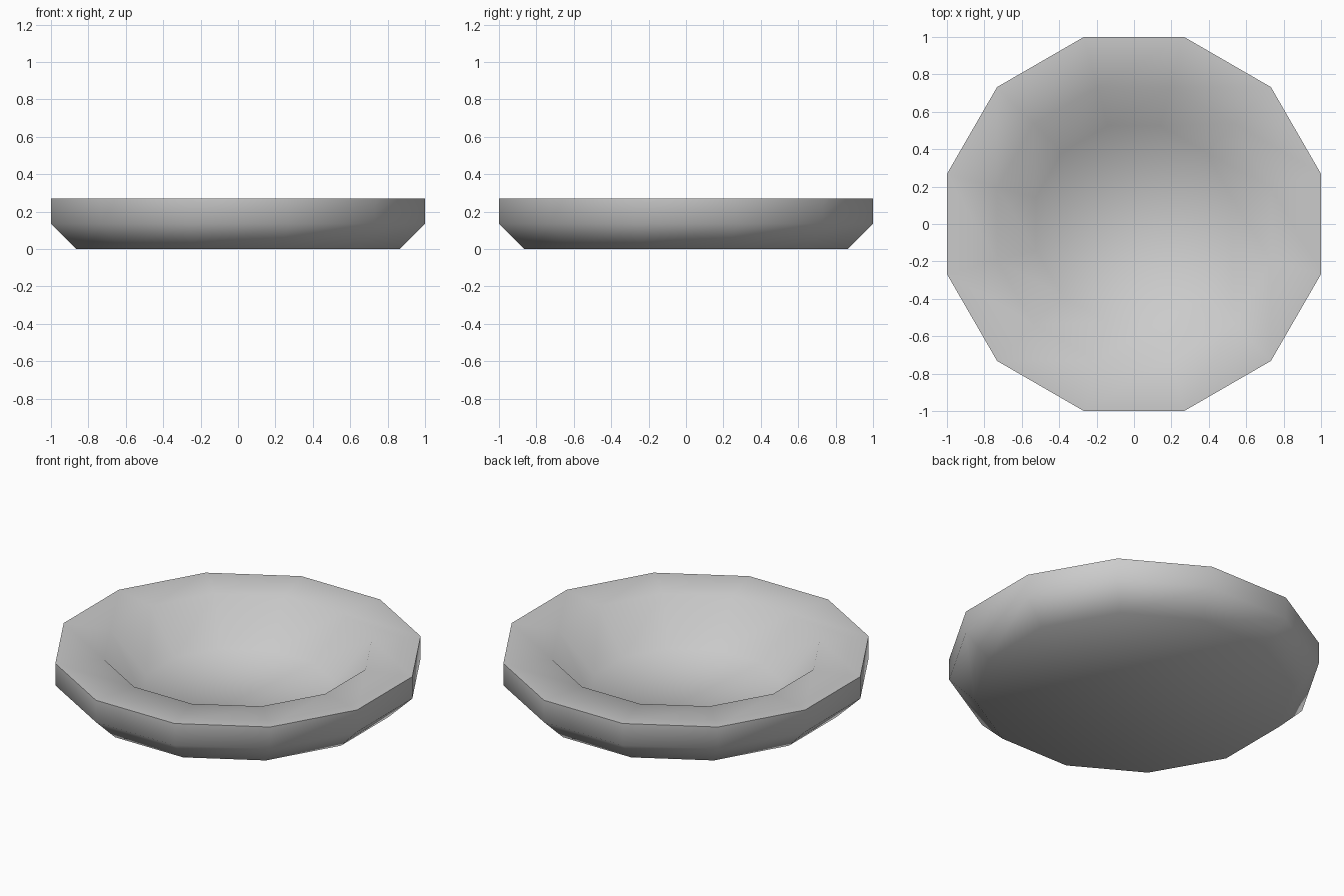
import bpy
import bmesh
import math

# Remove the default object
cube = bpy.data.objects.get("Cube")
if cube:
    bpy.data.objects.remove(cube, do_unlink=True)

# Plain grey material
grey = bpy.data.materials.new("plain grey")
grey.use_nodes = True
colour = (0.6, 0.6, 0.6, 1.0)
grey.diffuse_color = colour
grey.node_tree.nodes["Principled BSDF"].inputs["Base Color"].default_value = colour

SIDES = 12
CORNER = 1 / math.cos(math.pi / SIDES)   # flat-to-corner ratio

# Cross-section (flat-side radius, height), from the underside to the inner floor
profile = [
    (0.865, 0.0),     # foot
    (1.0, 0.135),     # top of the chamfer
    (1.0, 0.27),      # outer rim
    (0.732, 0.27),    # inner rim
    (0.525, 0.03),    # dish floor
]

# Dish: stacked twelve-sided rings, closed by a base and a floor
bm = bmesh.new()
rings = []
for radius, z in profile:
    ring = []
    for i in range(SIDES):
        a = 2 * math.pi * (i + 0.5) / SIDES
        ring.append(bm.verts.new((radius * CORNER * math.cos(a),
                                  radius * CORNER * math.sin(a), z)))
    rings.append(ring)
for low, high in zip(rings, rings[1:]):
    for i in range(SIDES):
        j = (i + 1) % SIDES
        bm.faces.new((low[i], low[j], high[j], high[i]))
bm.faces.new(rings[0][::-1])
bm.faces.new(rings[-1])
bmesh.ops.recalc_face_normals(bm, faces=bm.faces[:])

mesh = bpy.data.meshes.new("dish")
bm.to_mesh(mesh)
bm.free()
mesh.materials.append(grey)
dish = bpy.data.objects.new("dish", mesh)
bpy.context.collection.objects.link(dish)

# Soft shading, with only the outer rim kept crisp
bpy.context.view_layer.objects.active = dish
dish.select_set(True)
bpy.ops.object.shade_smooth_by_angle(angle=math.radians(60))
